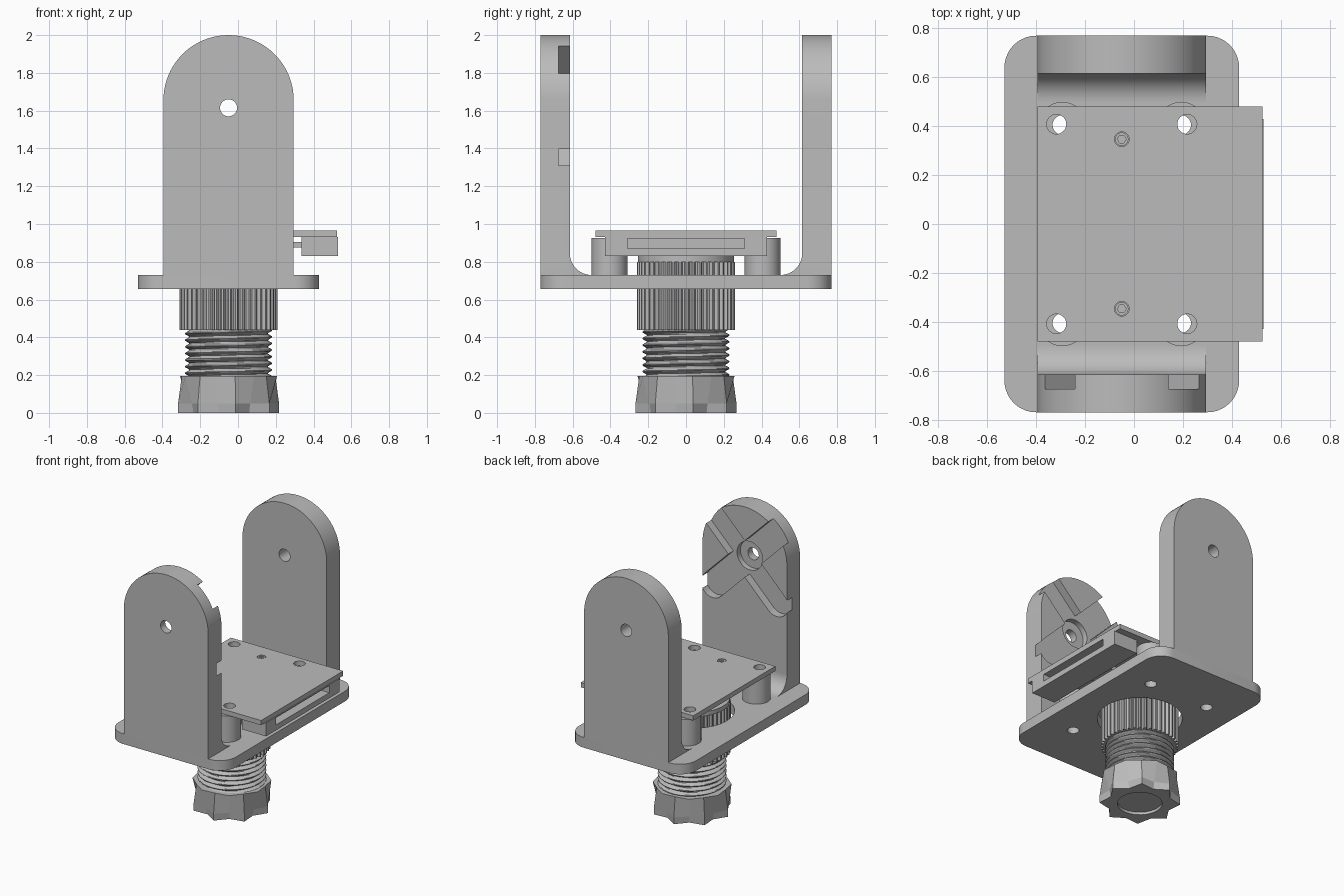
import bpy, bmesh
from math import sin, cos, pi, radians
from mathutils import Matrix

if "Cube" in bpy.data.objects:
    bpy.data.objects.remove(bpy.data.objects["Cube"], do_unlink=True)

grey = bpy.data.materials.new("plain_grey")
grey.use_nodes = True
grey.diffuse_color = (0.5, 0.5, 0.5, 1)
grey.node_tree.nodes["Principled BSDF"].inputs["Base Color"].default_value = (0.5, 0.5, 0.5, 1)

CX = -0.05          # bracket centre line
parts = []


def finish(name, bm, part=True):
    bmesh.ops.recalc_face_normals(bm, faces=bm.faces)
    mesh = bpy.data.meshes.new(name)
    bm.to_mesh(mesh)
    bm.free()
    mesh.materials.append(grey)
    obj = bpy.data.objects.new(name, mesh)
    bpy.context.collection.objects.link(obj)
    if part:
        parts.append(obj)
    return obj


def prism(name, points, axis, lo, hi, part=True):
    """Extrude a flat outline along one axis."""
    place = {"x": lambda u, v, w: (w, u, v),
             "y": lambda u, v, w: (u, w, v),
             "z": lambda u, v, w: (u, v, w)}[axis]
    bm = bmesh.new()
    a = [bm.verts.new(place(u, v, lo)) for u, v in points]
    b = [bm.verts.new(place(u, v, hi)) for u, v in points]
    bm.faces.new(a)
    bm.faces.new(b[::-1])
    n = len(a)
    for i in range(n):
        bm.faces.new((a[i], a[(i + 1) % n], b[(i + 1) % n], b[i]))
    return finish(name, bm, part)


def arc(cx, cy, r, start, end, n):
    return [(cx + r * cos(radians(start + (end - start) * i / n)),
             cy + r * sin(radians(start + (end - start) * i / n))) for i in range(n + 1)]


def circle(cx, cy, r, n=32):
    return arc(cx, cy, r, 0, 360, n)[:-1]


def box(name, x0, x1, y0, y1, z0, z1, part=True):
    return prism(name, [(x0, y0), (x1, y0), (x1, y1), (x0, y1)], "z", z0, z1, part)


def loft(name, rings, n):
    """Closed stack of rings, each a (height, radius function) pair."""
    bm = bmesh.new()
    rows = [[bm.verts.new((CX + r(i) * cos(2 * pi * i / n), r(i) * sin(2 * pi * i / n), z))
             for i in range(n)] for z, r in rings]
    for a, b in zip(rows, rows[1:]):
        for i in range(n):
            j = (i + 1) % n
            bm.faces.new((a[i], a[j], b[j], b[i]))
    bm.faces.new(rows[0])
    bm.faces.new(rows[-1])
    return finish(name, bm)


def cut(obj, cutters):
    for c in cutters:
        c.hide_render = True
        m = obj.modifiers.new("cut", "BOOLEAN")
        m.object, m.operation, m.solver = c, "DIFFERENCE", "EXACT"
    deps = bpy.context.evaluated_depsgraph_get()
    mesh = bpy.data.meshes.new_from_object(obj.evaluated_get(deps))
    obj.modifiers.clear()
    obj.data = mesh
    for c in cutters:
        bpy.data.objects.remove(c, do_unlink=True)


def drill(x, y, r, z0, z1, n=32):
    return prism("drill", circle(x, y, r, n), "z", z0, z1, False)


# Base plate with rounded corners, centre opening and screw holes
outline = []
for sx, sy, start in ((1, 1, 0), (-1, 1, 90), (-1, -1, 180), (1, -1, 270)):
    outline += arc(CX + sx * 0.35, sy * 0.64, 0.13, start, start + 90, 10)
plate = prism("base_plate", outline, "z", 0.655, 0.73)
post_spots = [(CX + sx * 0.243, sy * 0.405) for sx in (-1, 1) for sy in (-1, 1)]
cut(plate, [drill(CX, 0, 0.285, 0.6, 0.8, 48)]
    + [drill(x, y, 0.04, 0.6, 0.8) for x, y in post_spots])

# Upright arms with inner fillets
W, PIVOT = 0.345, 1.615
arm_outline = [(CX - W, 0.73), (CX + W, 0.73)] + arc(CX, 2 - W, W, 0, 180, 40)
for name, s in (("front", -1), ("back", 1)):
    lo, hi = sorted((s * 0.77, s * 0.615))
    arm = prism(name + "_arm", arm_outline, "y", lo, hi)
    cutters = [prism("pivot", circle(CX, PIVOT, 0.045), "y", lo - 0.1, hi + 0.1, False)]
    if s < 0:
        # Cross-shaped recess and round pocket on the inner face
        slot = [(-0.48 + 0.1, -0.095)] + arc(0.37, 0, 0.095, -90, 90, 12)
        slot += arc(-0.37, 0, 0.095, 90, 270, 12)
        for k in (45, 135):
            c, d = cos(radians(k)), sin(radians(k))
            turned = [(CX + u * c - v * d, PIVOT + u * d + v * c) for u, v in slot[1:]]
            cutters.append(prism("channel", turned, "y", -0.675, -0.5, False))
        cutters.append(prism("pocket", circle(CX, PIVOT, 0.105), "y", -0.715, -0.5, False))
    cut(arm, cutters)
    curve = [(s * y, z) for y, z in arc(0.5, 0.845, 0.115, -90, 0, 12)]
    prism(name + "_arm_fillet", [(s * 0.615, 0.73)] + curve, "x", CX - W, CX + W)

# Hollow posts carrying the board
for i, (x, y) in enumerate(post_spots):
    post = prism("post_%d" % (i + 1), circle(x, y, 0.095), "z", 0.73, 0.925)
    cut(post, [drill(x, y, 0.04, 0.7, 1)])

# Top board with mounting holes and two hex socket screws
board = box("board", CX - W, 0.525, -0.48, 0.48, 0.93, 0.965)
cutters = [drill(CX + sx * 0.267, sy * 0.408, 0.04, 0.9, 1) for sx in (-1, 1) for sy in (-1, 1)]
cutters += [drill(CX, sy * 0.347, 0.03, 0.94, 1) for sy in (-1, 1)]
cut(board, cutters)
for name, s in (("front", -1), ("back", 1)):
    screw = prism(name + "_screw", circle(CX, s * 0.347, 0.027), "z", 0.935, 0.963)
    cut(screw, [drill(CX, s * 0.347, 0.018, 0.95, 1, 6)])

# Slotted connector under the board edge, and the tab behind it
connector = box("connector", 0.335, 0.53, -0.43, 0.43, 0.83, 0.93)
cut(connector, [box("slot", 0.37, 0.6, -0.31, 0.31, 0.87, 0.922, False)])
box("connector_tab", 0.08, 0.335, -0.1, 0.1, 0.875, 0.905)
box("board_mount", CX - 0.13, CX + 0.13, -0.43, 0.43, 0.83, 0.93)

# Ribbed collar and its smooth cap
prism("collar_cap", circle(CX, 0, 0.255, 48), "z", 0.8, 0.83)
rib = lambda i: 0.26 if i % 4 < 2 else 0.242
loft("ribbed_collar", [(0.44, rib), (0.8, rib)], 4 * 44)

# Threaded shaft with a helical ridge
SIDES, PITCH = 32, 0.035


def thread_radius(z):
    def r(i):
        t = (z / PITCH - i / SIDES) % 1
        return 0.205 + 0.026 * min(1, 2.4 * min(t, 1 - t))
    return r


heights = [0.18 + 0.27 * k / 48 for k in range(49)]
thread = loft("threaded_shaft", [(z, thread_radius(z)) for z in heights], SIDES)

# Faceted knob with flared points and a recessed bottom
knob = loft("knob", [(0.0, lambda i: (0.27, 0.215)[i % 2]),
                     (0.05, lambda i: (0.27, 0.225)[i % 2]),
                     (0.195, lambda i: (0.25, 0.265)[i % 2])], 16)
knob.data.transform(Matrix.Translation((CX, 0, 0)) @ Matrix.Rotation(radians(8), 4, "Z")
                    @ Matrix.Translation((-CX, 0, 0)))
cut(knob, [drill(CX, 0, 0.15, -0.1, 0.02)])

# Smooth the round parts, keep the faceted ones flat
for obj in parts:
    obj.select_set(obj not in (thread, knob))
bpy.context.view_layer.objects.active = board
bpy.ops.object.shade_smooth_by_angle(angle=radians(30))
